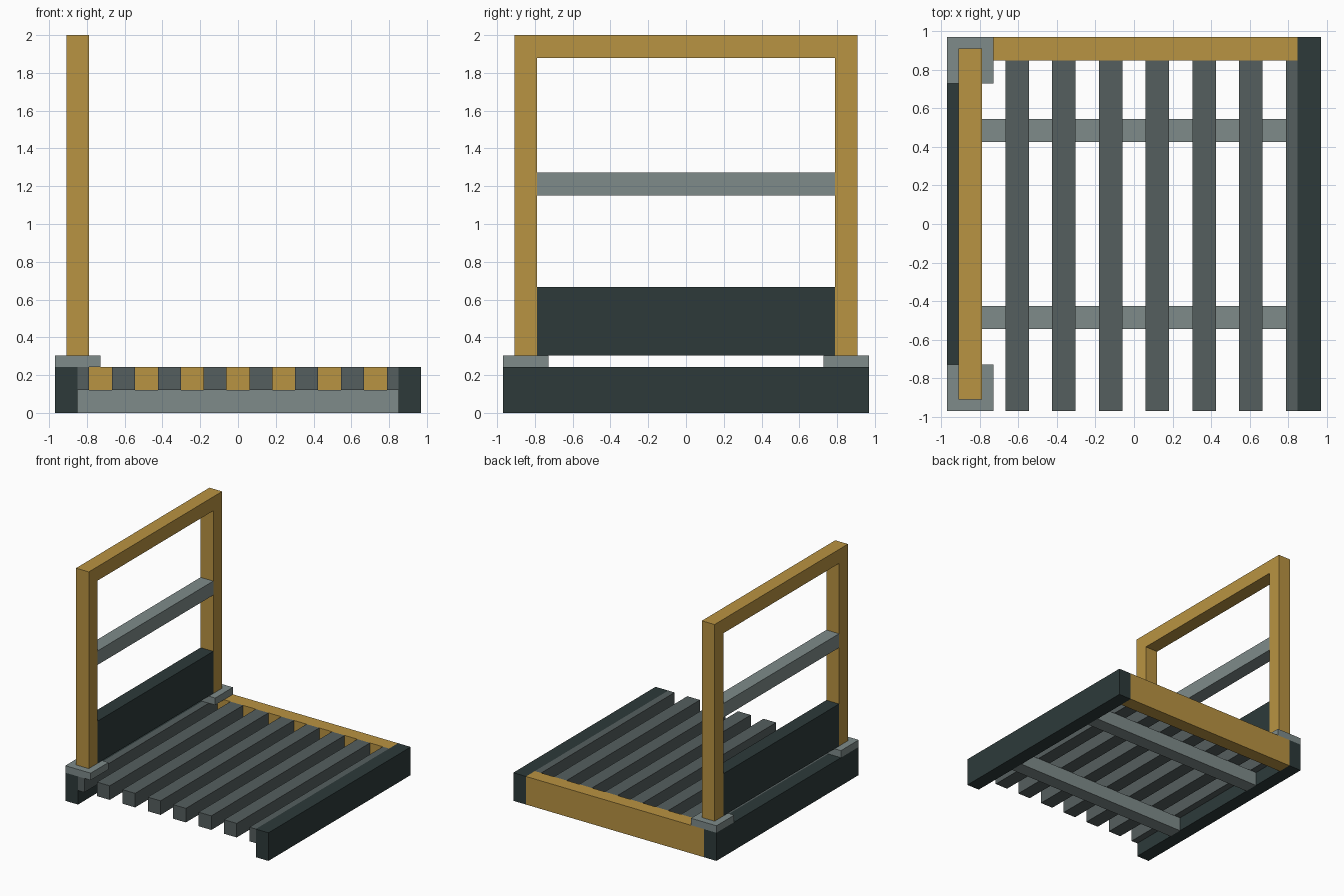
import bpy
import bmesh

cube = bpy.data.objects.get("Cube")
if cube:
    bpy.data.objects.remove(cube, do_unlink=True)

U = 2 / 33          # building module: 2U is one timber thickness
HALF = 16 * U       # half the platform width
INNER = 14 * U      # inner face of the border timbers


def material(name, rgb):
    m = bpy.data.materials.new(name)
    m.use_nodes = True
    m.diffuse_color = (*rgb, 1)
    m.node_tree.nodes["Principled BSDF"].inputs["Base Color"].default_value = (*rgb, 1)
    return m


wood = material("golden wood", (0.485, 0.292, 0.054))
dark = material("dark slate", (0.026, 0.042, 0.042))
light = material("light grey", (0.209, 0.258, 0.254))
grey = material("slat grey", (0.091, 0.114, 0.114))


def finish(name, bm, mat):
    bmesh.ops.recalc_face_normals(bm, faces=bm.faces)
    mesh = bpy.data.meshes.new(name)
    bm.to_mesh(mesh)
    bm.free()
    mesh.materials.append(mat)
    bpy.context.collection.objects.link(bpy.data.objects.new(name, mesh))


def box(name, mat, x, y, z):
    """Box spanning the given (low, high) ranges."""
    bm = bmesh.new()
    bmesh.ops.create_cube(bm, size=1)
    for v in bm.verts:
        v.co = [r[0] + (c + 0.5) * (r[1] - r[0]) for r, c in zip((x, y, z), v.co)]
    finish(name, bm, mat)


# Platform border: two side beams and a back board
DECK = 4 * U
box("left_beam", dark, (INNER, HALF), (-HALF, HALF), (0, DECK))
box("right_beam", dark, (-HALF, -INNER), (-HALF, HALF), (0, DECK))
box("back_board", wood, (-INNER, INNER), (INNER, HALF), (0, DECK))

# Cross beams under the slats
for name, y in (("front_cross_beam", -9 * U), ("back_cross_beam", 7 * U)):
    box(name, light, (-INNER, INNER), (y, y + 2 * U), (0, 2 * U))

# Deck slats; the outer two are cut off by the side beams
for i in range(8):
    x = -INNER + 4 * U * i
    box(f"slat_{i + 1}", grey, (max(x - U, -INNER), min(x + U, INNER)),
        (-HALF, INNER), (2 * U, DECK))

# Post foot pads
PAD = 5 * U
box("front_foot_pad", light, (-HALF, -12 * U), (-HALF, -12 * U), (DECK, PAD))
box("back_foot_pad", light, (-HALF, -12 * U), (12 * U, HALF), (DECK, PAD))

# Upright hoop: one extruded outline of two posts and a top bar
PX = (-15 * U, -13 * U)
OUT, IN, TOP = 15 * U, 13 * U, 2.0
outline = [(-OUT, PAD), (-OUT, TOP), (OUT, TOP), (OUT, PAD),
           (IN, PAD), (IN, TOP - 2 * U), (-IN, TOP - 2 * U), (-IN, PAD)]
bm = bmesh.new()
face = bm.faces.new([bm.verts.new((PX[0], y, z)) for y, z in outline])
ext = bmesh.ops.extrude_face_region(bm, geom=[face], use_keep_orig=True)
verts = [g for g in ext["geom"] if isinstance(g, bmesh.types.BMVert)]
bmesh.ops.translate(bm, verts=verts, vec=(PX[1] - PX[0], 0, 0))
finish("post_hoop", bm, wood)

# Infill between the posts
box("middle_rail", light, PX, (-IN, IN), (19 * U, 21 * U))
box("kick_board", dark, PX, (-IN, IN), (PAD, 11 * U))
